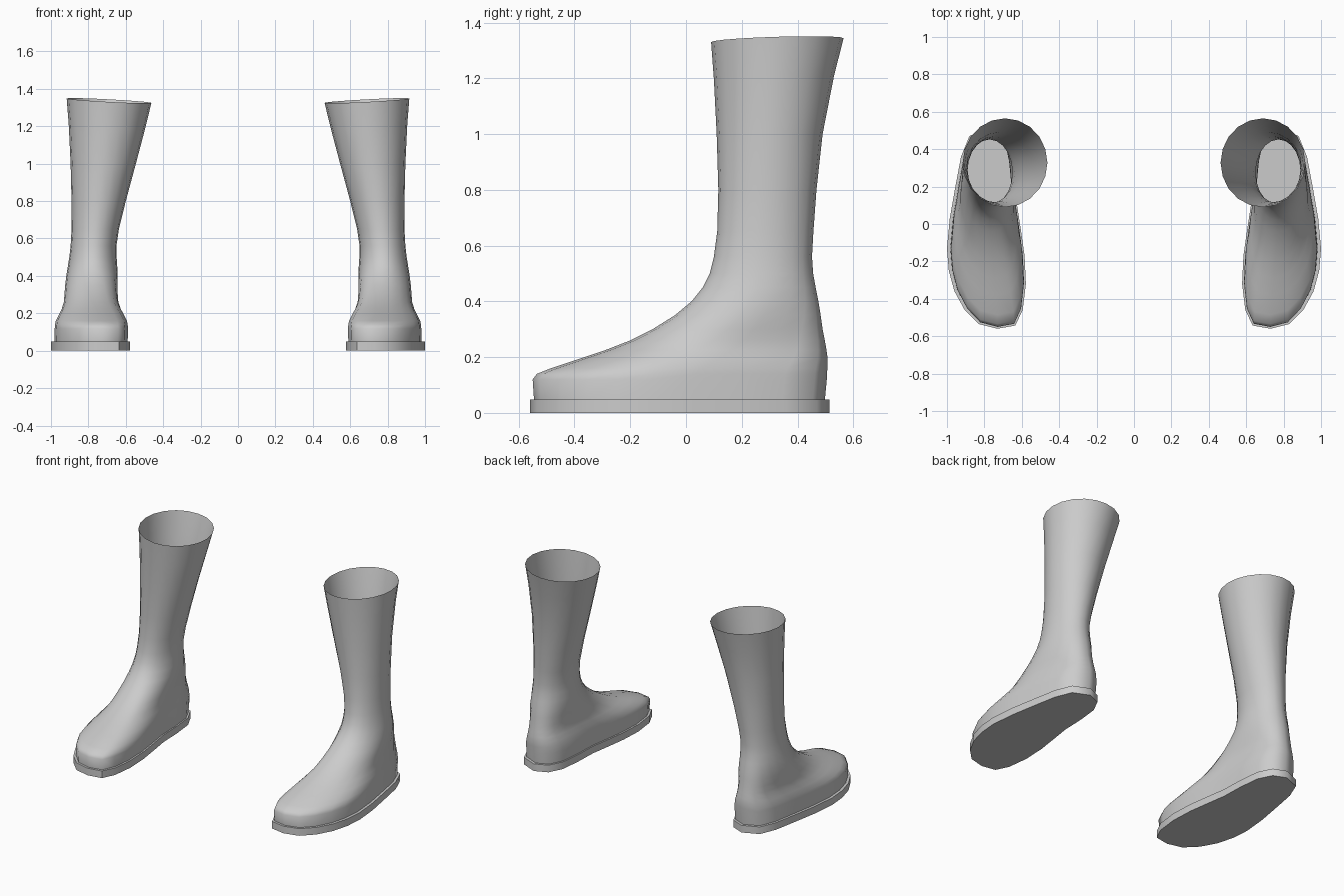
import bpy, bmesh, math

if "Cube" in bpy.data.objects:
    bpy.data.objects.remove(bpy.data.objects["Cube"])

rubber = bpy.data.materials.new("light_grey_rubber")
rubber.diffuse_color = (0.6, 0.6, 0.6, 1)
rubber.use_nodes = True
rubber.node_tree.nodes["Principled BSDF"].inputs["Base Color"].default_value = rubber.diffuse_color

# Sole outline of one boot: toe, outer side, heel, inner side
OUTLINE = [(0.73, -0.56), (0.83, -0.535), (0.905, -0.46), (0.96, -0.36), (0.99, -0.25),
           (1.0, -0.13), (0.985, 0.03), (0.955, 0.2), (0.925, 0.36), (0.88, 0.47),
           (0.775, 0.515), (0.69, 0.48), (0.645, 0.39), (0.63, 0.25), (0.625, 0.1),
           (0.605, -0.03), (0.585, -0.17), (0.578, -0.32), (0.595, -0.46), (0.635, -0.543)]
N = len(OUTLINE)
FOOT = [((x - 0.578) / 0.422, (y + 0.56) / 1.075) for x, y in OUTLINE]
OVAL = [(0.5 + 0.5 * math.sin(a), 0.5 - 0.5 * math.cos(a))
        for a in (i * 2 * math.pi / N for i in range(N))]

# Upper cross-sections: height, front y, back y, inner x, outer x
LEVELS = [(0.045, -0.545, 0.498, 0.59, 0.982), (0.12, -0.55, 0.505, 0.588, 0.98),
          (0.14, -0.535, 0.506, 0.59, 0.978), (0.16, -0.485, 0.507, 0.594, 0.974),
          (0.195, -0.38, 0.508, 0.607, 0.957), (0.225, -0.29, 0.504, 0.622, 0.942),
          (0.26, -0.2, 0.498, 0.634, 0.931), (0.3, -0.12, 0.49, 0.637, 0.928),
          (0.35, -0.04, 0.483, 0.638, 0.924), (0.4, 0.02, 0.475, 0.64, 0.918),
          (0.45, 0.06, 0.465, 0.645, 0.91), (0.5, 0.085, 0.456, 0.649, 0.902),
          (0.56, 0.1, 0.452, 0.65, 0.895), (0.65, 0.112, 0.457, 0.637, 0.89),
          (0.8, 0.116, 0.468, 0.6, 0.89), (1.0, 0.11, 0.49, 0.546, 0.895),
          (1.2, 0.1, 0.53, 0.495, 0.905), (1.337, 0.09, 0.565, 0.463, 0.916)]


def section(z, front, back, inner, outer):
    """Foot-shaped low down, turning to an oval at the ankle; rim is slightly tilted."""
    t = min(1, max(0, (z - 0.16) / 0.3))
    tilt = max(0, (z - 1.0) / 0.337)
    ring = []
    for (fu, fv), (ou, ov) in zip(FOOT, OVAL):
        u, v = fu + (ou - fu) * t, fv + (ov - fv) * t
        dz = tilt * (0.024 * (u - 0.5) + 0.014 * (v - 0.5))
        ring.append((inner + (outer - inner) * u, front + (back - front) * v, z + dz))
    return ring


def loft(name, rings, side, capped, angle):
    bm = bmesh.new()
    rows = [[bm.verts.new((side * x, y, z)) for x, y, z in r] for r in rings]
    for a, b in zip(rows, rows[1:]):
        for i in range(N):
            j = (i + 1) % N
            bm.faces.new((a[i], a[j], b[j], b[i]))
    if capped:
        bm.faces.new(rows[0][::-1])
        bm.faces.new(rows[-1])
    if side < 0:
        bmesh.ops.reverse_faces(bm, faces=bm.faces)
    mesh = bpy.data.meshes.new(name)
    bm.to_mesh(mesh)
    bm.free()
    mesh.materials.append(rubber)
    ob = bpy.data.objects.new(name, mesh)
    bpy.context.collection.objects.link(ob)
    bpy.ops.object.select_all(action='DESELECT')
    ob.select_set(True)
    bpy.context.view_layer.objects.active = ob
    bpy.ops.object.shade_smooth_by_angle(angle=math.radians(angle))


for side, label in ((1, "right"), (-1, "left")):
    # Open-topped boot upper
    loft(label + "_boot_upper", [section(*lv) for lv in LEVELS], side, False, 80)
    # Flat sole slab, also the floor inside the boot
    loft(label + "_boot_sole", [[(x, y, z) for x, y in OUTLINE] for z in (0, 0.048)],
         side, True, 50)
